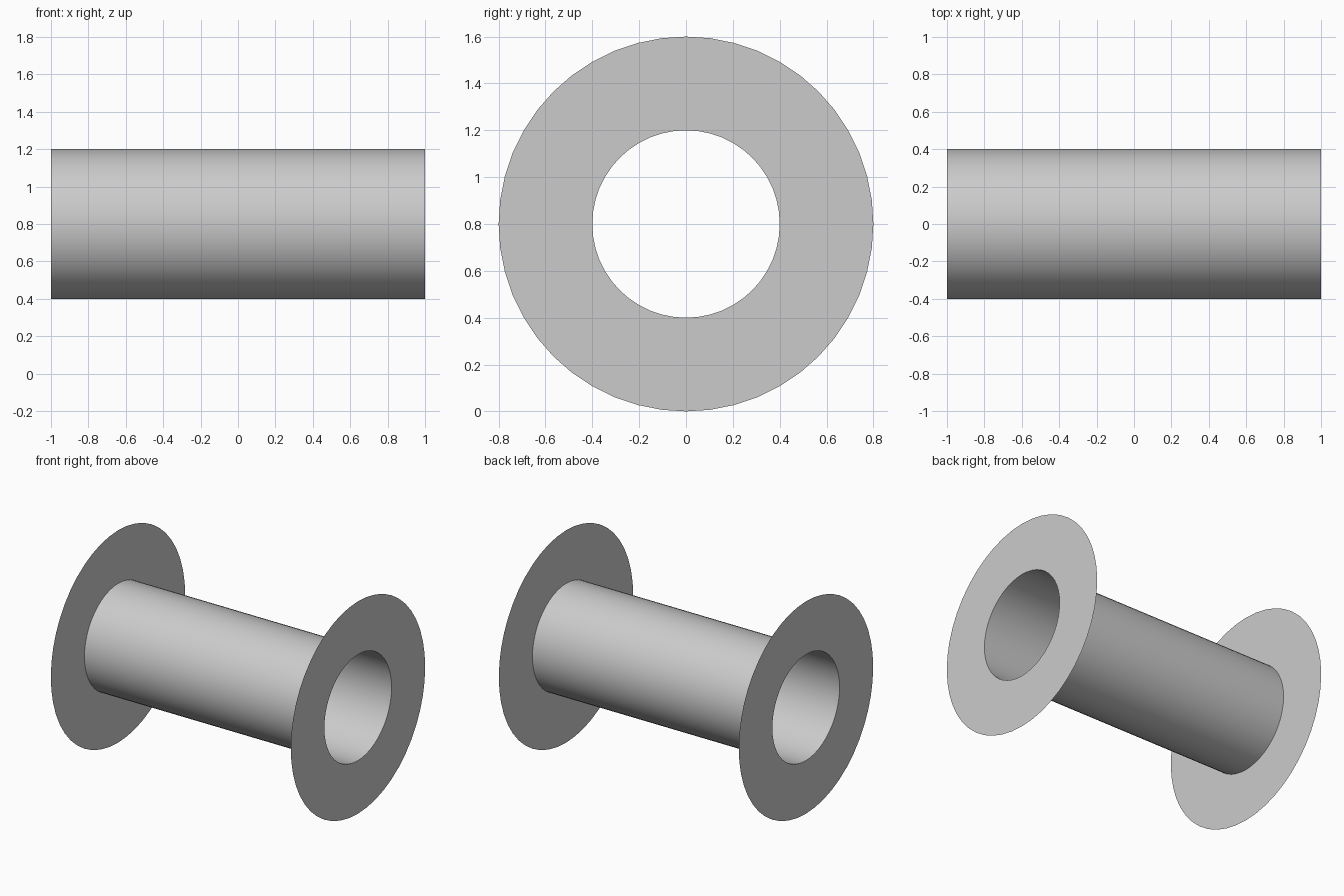
import bpy
import bmesh
from math import cos, sin, tau

SIDES = 48
CENTRE_Z = 0.8
TUBE_R, FLANGE_R = 0.4, 0.8
HALF_LENGTH = 1.0

if "Cube" in bpy.data.objects:
    bpy.data.objects.remove(bpy.data.objects["Cube"], do_unlink=True)

grey = bpy.data.materials.new("light_grey")
grey.use_nodes = True
colour = (0.6, 0.6, 0.6, 1)
grey.diffuse_color = colour
grey.node_tree.nodes["Principled BSDF"].inputs["Base Color"].default_value = colour


def ring_surface(name, start, end, smooth=False):
    """Bridge two circles around the x axis, each given as (x, radius)."""
    bm = bmesh.new()
    rings = []
    for x, r in (start, end):
        angles = [tau * i / SIDES for i in range(SIDES)]
        rings.append([bm.verts.new((x, r * cos(a), r * sin(a))) for a in angles])
    a, b = rings
    for i in range(SIDES):
        j = (i + 1) % SIDES
        face = bm.faces.new((a[i], a[j], b[j], b[i]))
        face.smooth = smooth
    mesh = bpy.data.meshes.new(name)
    bm.to_mesh(mesh)
    bm.free()
    mesh.materials.append(grey)
    obj = bpy.data.objects.new(name, mesh)
    obj.location.z = CENTRE_Z
    bpy.context.collection.objects.link(obj)
    return obj


# Open hollow tube; its normals point outward
ring_surface("tube", (HALF_LENGTH, TUBE_R), (-HALF_LENGTH, TUBE_R), smooth=True)

# Thin flat flange at each end, facing outward
ring_surface("left_flange", (HALF_LENGTH, FLANGE_R), (HALF_LENGTH, TUBE_R))
ring_surface("right_flange", (-HALF_LENGTH, TUBE_R), (-HALF_LENGTH, FLANGE_R))
